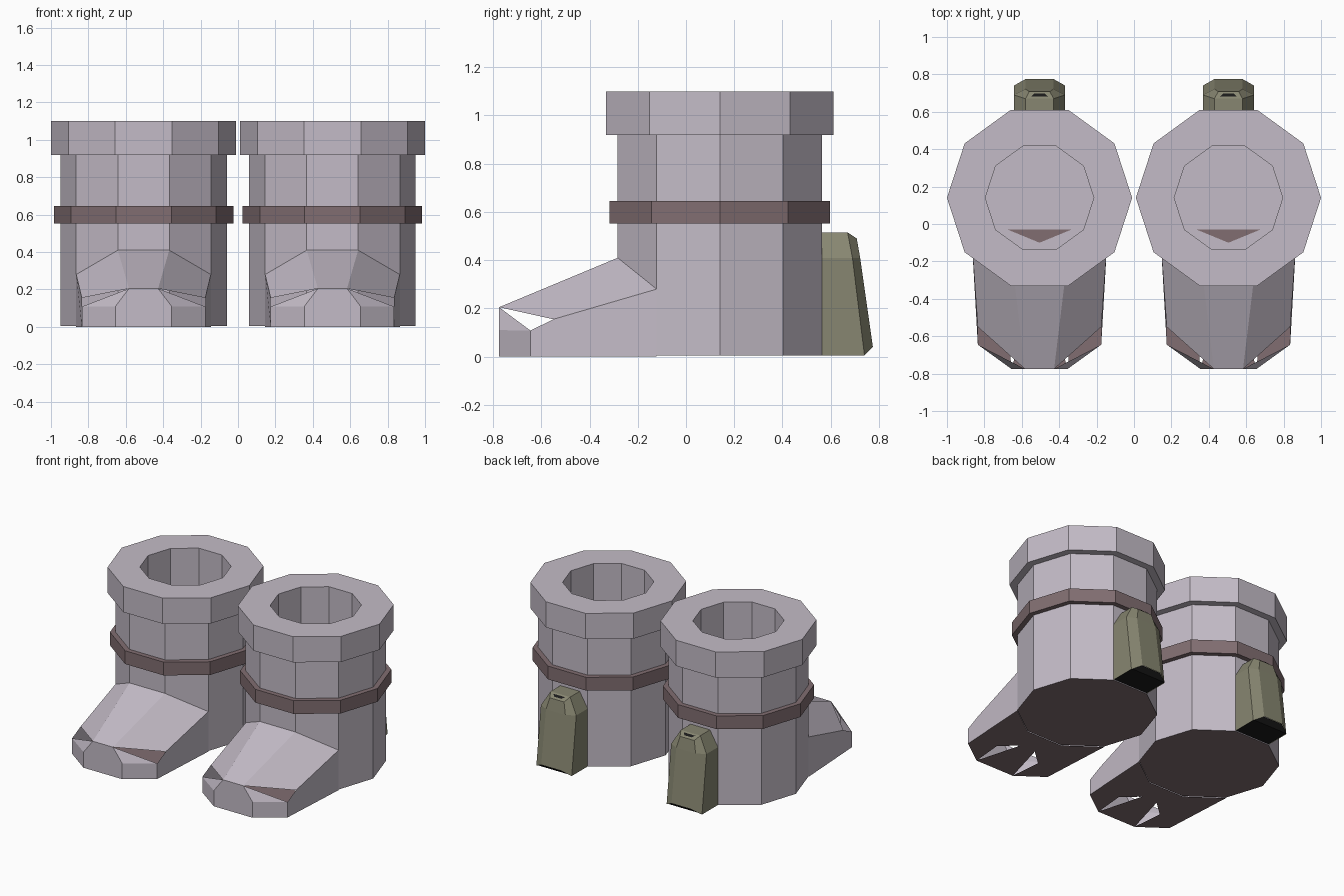
import bpy, bmesh, math

cube = bpy.data.objects.get("Cube")
if cube:
    bpy.data.objects.remove(cube, do_unlink=True)


def material(name, rgb):
    m = bpy.data.materials.new(name)
    m.use_nodes = True
    m.diffuse_color = (*rgb, 1)
    m.node_tree.nodes["Principled BSDF"].inputs["Base Color"].default_value = (*rgb, 1)
    return m


LILAC = material("pale lilac", (0.55, 0.50, 0.57))
MAROON = material("dusty maroon", (0.22, 0.155, 0.165))
OLIVE = material("olive", (0.245, 0.24, 0.165))
BLACK = material("near black", (0.01, 0.01, 0.01))

SIDES = 10
CENTRE_Y = 0.14


def build(name, verts, faces, mat, cx, fix_normals=True):
    """Make a mesh object from points given relative to the boot's axis."""
    bm = bmesh.new()
    vs = [bm.verts.new((x + cx, y, z)) for x, y, z in verts]
    for f in faces:
        bm.faces.new([vs[i] for i in f])
    bmesh.ops.remove_doubles(bm, verts=bm.verts, dist=0.0005)
    if fix_normals:
        bmesh.ops.recalc_face_normals(bm, faces=bm.faces)
    me = bpy.data.meshes.new(name)
    bm.to_mesh(me)
    bm.free()
    me.materials.append(mat)
    ob = bpy.data.objects.new(name, me)
    bpy.context.collection.objects.link(ob)
    return ob


def mirrored(verts, faces):
    """Add the other half of a shape across its middle plane."""
    n = len(verts)
    return (verts + [(-x, y, z) for x, y, z in verts],
            faces + [[i + n for i in reversed(f)] for f in faces])


def ring(radius, z):
    step = math.tau / SIDES
    return [(radius * math.cos(i * step), CENTRE_Y + radius * math.sin(i * step), z)
            for i in range(SIDES)]


def lathe(name, profile, mat, cx, closed=False, floor=False):
    verts = [v for r, z in profile for v in ring(r, z)]
    rows = len(profile)
    faces = []
    for a in range(rows if closed else rows - 1):
        b = (a + 1) % rows
        for i in range(SIDES):
            j = (i + 1) % SIDES
            faces.append([a * SIDES + i, a * SIDES + j, b * SIDES + j, b * SIDES + i])
    if floor:
        faces.append([(rows - 1) * SIDES + i for i in range(SIDES)])
    return build(name, verts, faces, mat, cx)


# Points shared by the foot and the sole
INSTEP = (0.1375, -0.283, 0.41)
ANKLE = (0.36, -0.1216, 0.28)
CHEEK = (0.33, -0.55, 0.155)
TOE_TOP = (0.078, -0.775, 0.205)
TOE_SIDE = (0.33, -0.645, 0.108)
TOE_FRONT = (0.15, -0.775, 0.11)


def ground(p, z=0.0):
    return (p[0], p[1], z)


def make_foot(side, cx):
    half = [INSTEP, ANKLE, CHEEK, TOE_TOP, TOE_SIDE, TOE_FRONT,
            ground(ANKLE), ground(TOE_SIDE), ground(TOE_FRONT)]
    # upper, side wall, toe corner, toe bevel; the slit stays open
    faces = [[0, 3, 2, 1], [1, 2, 4, 7, 6], [4, 5, 8, 7], [3, 5, 4]]
    n = len(half)
    verts, faces = mirrored(half, faces)
    # middle strip: instep slope and toe front
    faces += [[0, n, n + 3, 3], [3, n + 3, n + 5, n + 8, 8, 5]]
    build(side + "_foot_upper", verts, faces, LILAC, cx)


def make_sole(side, cx):
    build(side + "_heel_sole", ring(0.445, 0.004), [list(range(SIDES))[::-1]],
          MAROON, cx, False)
    # front sole with a narrow gap on each side of the middle strip
    half = [ground(p) for p in (TOE_FRONT, TOE_SIDE, ANKLE, INSTEP)]
    half += [(0.06, -0.45, 0), (0.17, -0.55, 0)]
    n = len(half)
    verts, faces = mirrored(half, [[0, 5, 4, 3, 2, 1]])
    faces += [[0, 4, n + 4, n], [4, 3, n + 3, n + 4]]
    build(side + "_front_sole", verts, faces, MAROON, cx, False)


def make_heel_block(side, cx):
    half = [(0.137, 0.55, 0.005), (0.137, 0.74, 0.005), (0.075, 0.775, 0.04),
            (0.137, 0.55, 0.41), (0.137, 0.69, 0.41), (0.075, 0.722, 0.41),
            (0.075, 0.55, 0.515), (0.075, 0.67, 0.515), (0.055, 0.708, 0.49)]
    faces = [[0, 1, 4, 3], [1, 2, 5, 4], [3, 4, 7, 6], [4, 5, 8, 7]]
    n = len(half)
    verts, faces = mirrored(half, faces)
    # back face, top bevel, top
    faces += [[2, n + 2, n + 5, 5], [5, n + 5, n + 8, 8],
              [8, n + 8, n + 7, 7], [7, n + 7, n + 6, 6]]
    build(side + "_heel_block", verts, faces, OLIVE, cx)
    # dark underside and small dark notch on top
    under = [(0.137, 0.55, 0.01), (0.137, 0.74, 0.01), (0.075, 0.77, 0.042)]
    verts, _ = mirrored(under, [])
    build(side + "_heel_underside", verts, [[0, 3, 4, 1], [1, 4, 5, 2]], BLACK, cx, False)
    notch = [(0.045, 0.682, 0.511), (0.028, 0.698, 0.501)]
    verts, _ = mirrored(notch, [])
    build(side + "_heel_notch", verts, [[0, 1, 3, 2]], BLACK, cx, False)


for side, cx in (("left", 0.505), ("right", -0.505)):
    # shaft, cuff and hollow inside
    lathe(side + "_boot_shaft",
          [(0.445, 0.004), (0.445, 0.92), (0.495, 0.92), (0.495, 1.10),
           (0.29, 1.10), (0.29, 0.02)], LILAC, cx, floor=True)
    lathe(side + "_ankle_band",
          [(0.44, 0.552), (0.48, 0.552), (0.48, 0.645), (0.44, 0.645)],
          MAROON, cx, closed=True)
    # exposed patch of the sole inside the boot
    build(side + "_inner_patch",
          [(-0.17, -0.03, 0.023), (0, -0.1, 0.023), (0.17, -0.03, 0.023)],
          [[0, 1, 2]], MAROON, cx, False)
    make_foot(side, cx)
    make_sole(side, cx)
    make_heel_block(side, cx)
